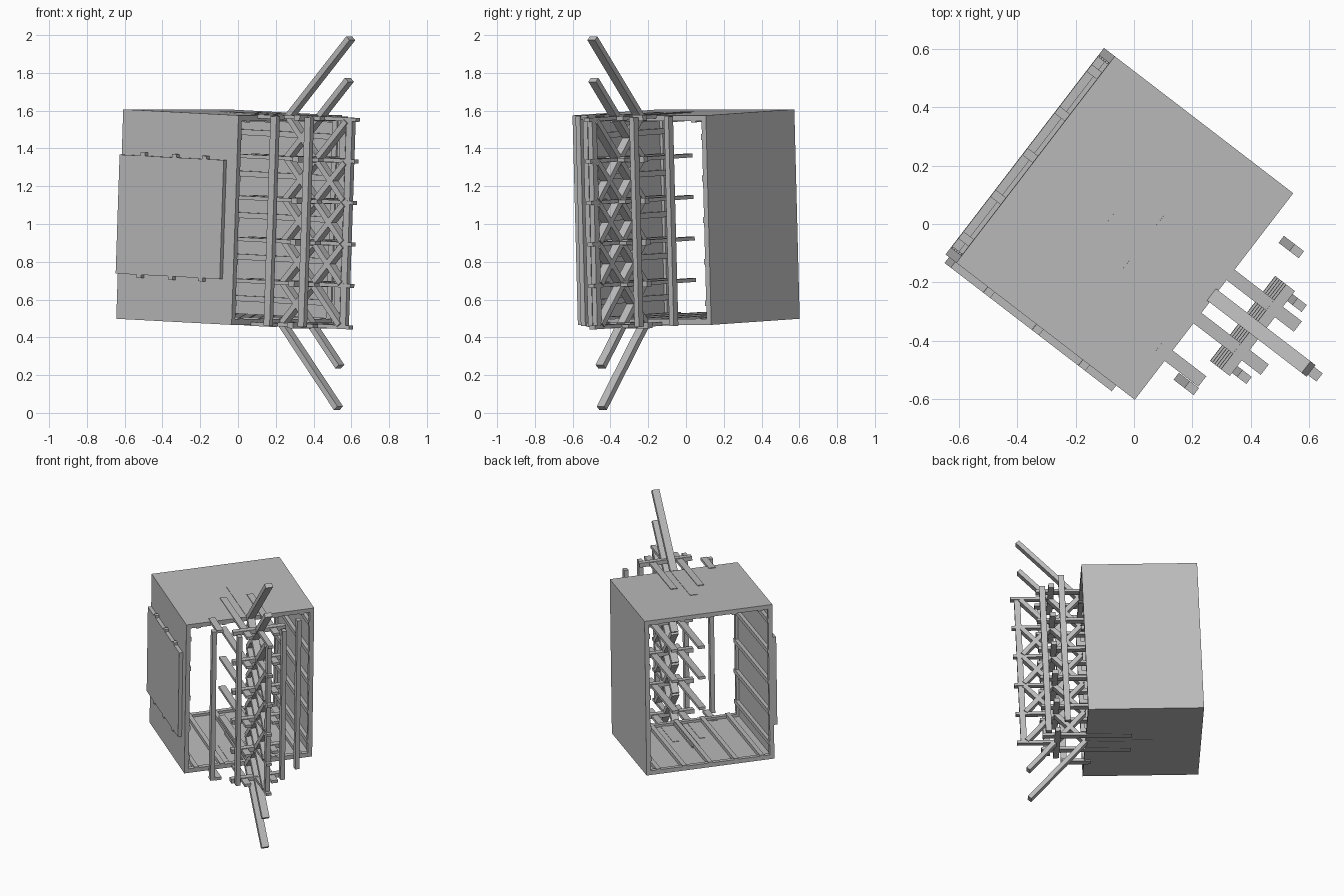
import bpy, bmesh, math
from mathutils import Matrix, Vector

if "Cube" in bpy.data.objects:
    bpy.data.objects.remove(bpy.data.objects["Cube"])

# One plain grey for every part
grey = bpy.data.materials.new("plain_grey")
grey.use_nodes = True
COLOUR = (0.5, 0.5, 0.5, 1)
grey.diffuse_color = COLOUR
grey.node_tree.nodes["Principled BSDF"].inputs["Base Color"].default_value = COLOUR

# Whole assembly is turned and leans slightly towards its open end
FRAME = (Matrix.Translation((0, 0, 1.035))
         @ Matrix.Rotation(math.radians(-37.5), 4, 'Z')
         @ Matrix.Rotation(math.radians(2.4), 4, 'Y'))
MID = -0.03                      # symmetry plane across the width
BACK, FRONT = -0.425, 0.345      # open ends of the shell
HALF_W, HALF_H = 0.445, 0.555
LEVELS = [-0.55 + 0.22 * i for i in range(6)]


def build(name, blocks):
    """Make one object from blocks of (low corner, high corner) or (start, end, width, depth)."""
    bm = bmesh.new()
    for block in blocks:
        a, b = Vector(block[0]), Vector(block[1])
        if len(block) == 2:
            size, turn = b - a, Matrix()
        else:
            d = b - a
            size = Vector((d.length, block[2], block[3]))
            turn = Matrix.Rotation(-math.atan2(d.z, d.x), 4, 'Y')
        place = Matrix.Translation((a + b) / 2) @ turn @ Matrix.Diagonal((*size, 1))
        bmesh.ops.create_cube(bm, size=1, matrix=place)
    mesh = bpy.data.meshes.new(name)
    bm.to_mesh(mesh)
    bm.free()
    mesh.materials.append(grey)
    ob = bpy.data.objects.new(name, mesh)
    bpy.context.collection.objects.link(ob)
    ob.matrix_world = FRAME
    return ob


def span(s0, s1, t, z, w, h):
    """Beam running lengthwise, centred at t and z."""
    return ((s0, MID + t - w / 2, z - h / 2), (s1, MID + t + w / 2, z + h / 2))


# Shell: roof, floor and two side walls, open at both ends
THICK = 0.012
for name, k in (("roof_panel", 1), ("floor_panel", -1)):
    build(name, [span(BACK, FRONT, 0, k * (HALF_H - THICK / 2), 2 * HALF_W, THICK)])
for name, k in (("left_wall", 1), ("right_wall", -1)):
    build(name, [span(BACK, FRONT, k * (HALF_W - THICK / 2), 0, THICK, 2 * HALF_H)])

# Rim frames round both openings
RIM = 0.03
for name, s in (("back_rim", BACK), ("front_rim", FRONT - RIM)):
    blocks = []
    for k in (-1, 1):
        blocks.append(span(s, s + RIM, k * (HALF_W - RIM / 2), 0, RIM, 2 * HALF_H))
        blocks.append(span(s, s + RIM, 0, k * (HALF_H - RIM / 2), 2 * HALF_W, RIM))
    build(name, blocks)

# Ribs along the inside of the walls, floor and roof
RIB = 0.025
wall_ribs, deck_ribs = [], []
for k in (-1, 1):
    for i in range(-2, 3):
        wall_ribs.append(span(BACK, FRONT, k * (HALF_W - THICK - RIB / 2), i * 0.22, RIB, 0.03))
        deck_ribs.append(span(BACK, FRONT, i * 0.18, k * (HALF_H - THICK - RIB / 2), 0.03, RIB))
build("wall_ribs", wall_ribs)
build("deck_ribs", deck_ribs)

# Anchor beams let into the roof and floor
build("anchor_beams", [span(-0.1, FRONT, 0, k * (HALF_H - 0.012), 0.05, 0.03) for k in (-1, 1)])

# Side hatch with small clips on its upper and lower edges
hatch_face = -HALF_W - 0.0125
build("side_hatch", [span(BACK + 0.005, 0.275, hatch_face, 0, 0.025, 0.63)])
build("hatch_clips", [span(s, s + 0.03, hatch_face, k * 0.32, 0.025, 0.025)
                      for k in (-1, 1) for s in (-0.28, -0.07, 0.13)])

# Upright posts of the tower, in mirrored pairs plus the outer one
POST_H = 1.11
for name, s, t in (("side_post", 0.475, 0.295), ("middle_post", 0.595, 0.155)):
    build(name + "s", [span(s - 0.02, s + 0.02, k * t, 0, 0.03, POST_H) for k in (-1, 1)])
build("outer_post", [span(0.735, 0.775, 0, 0, 0.03, POST_H)])

# Rungs at each level: long pair, central outrigger and cross bar
build("long_rungs", [span(0.04, 0.635, k * 0.093, z, 0.045, 0.02)
                     for z in LEVELS for k in (-1, 1)])
build("outer_rungs", [span(0.515, 0.8, 0, z, 0.035, 0.02) for z in LEVELS])
build("cross_bars", [span(0.515, 0.553, 0, z, 0.366, 0.03) for z in LEVELS])
build("side_brackets", [span(0.3, 0.49, -0.255, z, 0.045, 0.02)
                        for z in (LEVELS[0], LEVELS[-1])])

# Crossing diagonals; the last two each way reach past the tower
lattice = []
for z in LEVELS:
    for k in (-1, 1):
        lattice.append(((FRONT, MID, k * z), (0.735, MID, k * (z + 0.43)), 0.05, 0.03))
build("lattice_diagonals", lattice)
